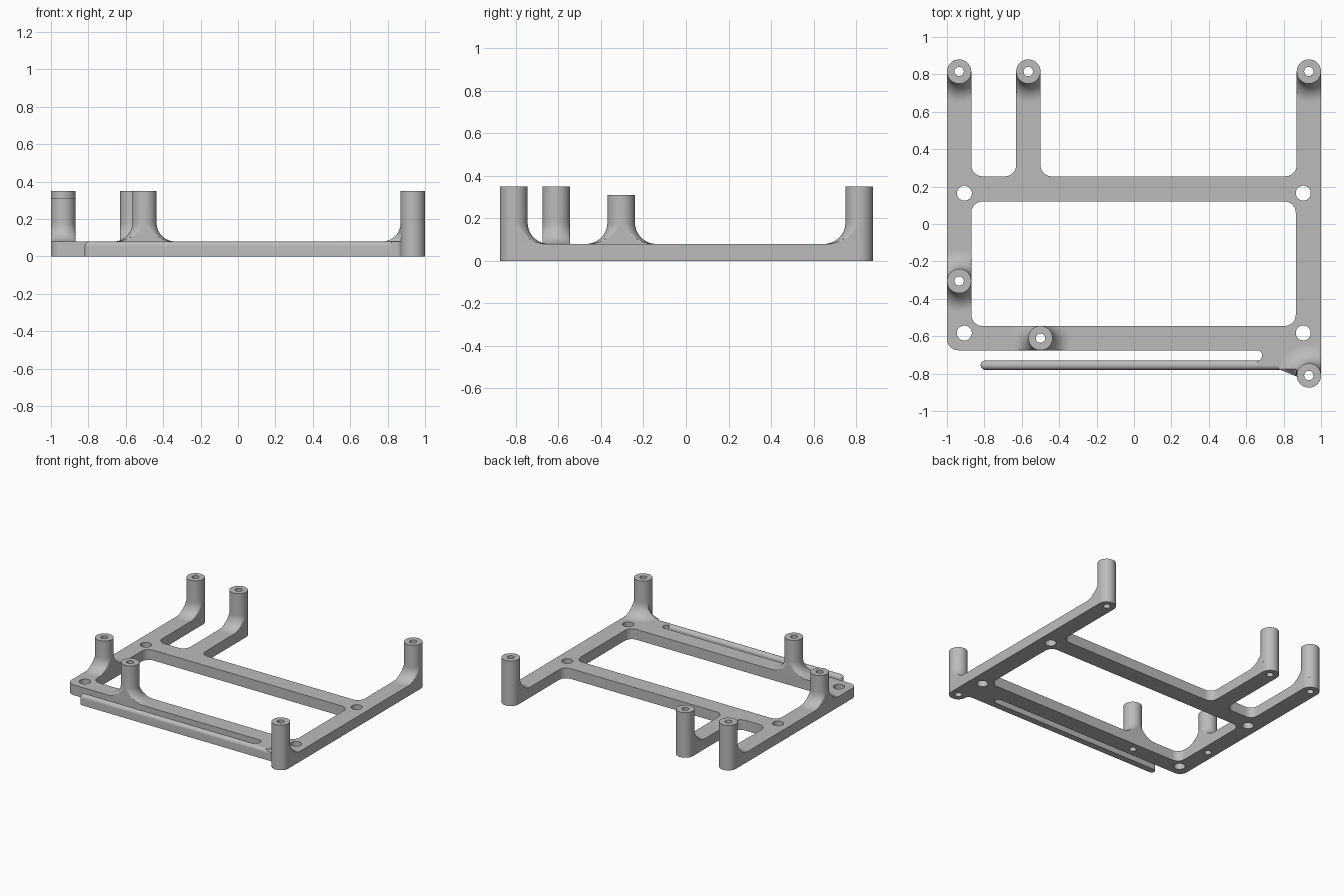
import bpy, bmesh
from math import sin, cos, pi, tau, radians
from mathutils import Vector

cube = bpy.data.objects.get("Cube")
if cube:
    bpy.data.objects.remove(cube)

T = 0.08       # plate thickness
R = 0.065      # post radius, half the arm width
HOLE = 0.025   # bore in each post
FLARE = 0.1    # fillet radius at the post foot

grey = bpy.data.materials.new("plain_grey")
grey.use_nodes = True
grey.diffuse_color = (0.5, 0.5, 0.5, 1)
grey.node_tree.nodes["Principled BSDF"].inputs["Base Color"].default_value = (0.5, 0.5, 0.5, 1)


def finish(obj):
    bpy.ops.object.select_all(action='DESELECT')
    obj.select_set(True)
    bpy.context.view_layer.objects.active = obj
    bpy.ops.object.shade_smooth_by_angle(angle=radians(32))


def mesh_object(name, bm):
    bmesh.ops.recalc_face_normals(bm, faces=bm.faces)
    mesh = bpy.data.meshes.new(name)
    bm.to_mesh(mesh)
    bm.free()
    mesh.materials.append(grey)
    obj = bpy.data.objects.new(name, mesh)
    bpy.context.collection.objects.link(obj)
    finish(obj)
    return obj


def rounded(corners, steps=10):
    """Polygon with right-angled corners (x, y, radius) rounded off."""
    out = []
    for i, (x, y, r) in enumerate(corners):
        p = Vector((x, y))
        if r == 0:
            out.append(p)
            continue
        a = (Vector(corners[i - 1][:2]) - p).normalized()
        b = (Vector(corners[(i + 1) % len(corners)][:2]) - p).normalized()
        centre = p + (a + b) * r
        for k in range(steps + 1):
            t = k / steps * pi / 2
            out.append(centre - b * r * cos(t) - a * r * sin(t))
    return out


def circle(x, y, r, n=40):
    return [Vector((x + r * cos(tau * k / n), y + r * sin(tau * k / n))) for k in range(n)]


# Posts: position, height, flare direction, along which axis the arm is narrow
posts = {
    "back_right_post": (-0.935, 0.815, 0.35, "back"),
    "back_middle_post": (-0.565, 0.815, 0.35, "back"),
    "back_left_post": (0.935, 0.815, 0.35, "back"),
    "side_post": (-0.935, -0.305, 0.31, "along_y"),
    "front_post": (-0.5, -0.61, 0.35, "along_x"),
    "front_left_post": (0.935, -0.81, 0.35, "corner"),
}

# Plate outline with arms, slot and corner boss
F = 0.06
outline = [
    (-1, 0.88, R), (-0.87, 0.88, R), (-0.87, 0.255, F), (-0.63, 0.255, F),
    (-0.63, 0.88, R), (-0.5, 0.88, R), (-0.5, 0.255, F), (0.87, 0.255, F),
    (0.87, 0.88, R), (1, 0.88, R), (1, -0.875, R), (0.87, -0.875, R),
    (0.87, -0.78, 0.03), (0.82, -0.78, 0), (0.82, -0.755, 0), (0.66, -0.755, 0),
    (0.66, -0.73, 0), (0.685, -0.73, 0.025), (0.685, -0.675, 0.028), (-1, -0.675, F),
]
window = [(-0.87, 0.12, F), (0.865, 0.12, F), (0.865, -0.545, F), (-0.87, -0.545, F)]
loops = [rounded(outline), rounded(window)]
loops += [circle(x, y, 0.04) for x in (-0.907, 0.905) for y in (0.165, -0.583)]
loops += [circle(x, y, HOLE) for x, y, h, kind in posts.values()]

curve = bpy.data.curves.new("frame_plate", 'CURVE')
curve.dimensions = '2D'
curve.fill_mode = 'BOTH'
curve.extrude = T / 2
for loop in loops:
    spline = curve.splines.new('POLY')
    spline.points.add(len(loop) - 1)
    for point, p in zip(spline.points, loop):
        point.co = (p.x, p.y, 0, 1)
    spline.use_cyclic_u = True
source = bpy.data.objects.new("plate_outline", curve)
bpy.context.collection.objects.link(source)
bpy.context.view_layer.update()
bm = bmesh.new()
bm.from_mesh(source.to_mesh())
source.to_mesh_clear()
bpy.data.objects.remove(source)
bmesh.ops.remove_doubles(bm, verts=bm.verts, dist=0.0002)
bmesh.ops.translate(bm, verts=bm.verts, vec=(0, 0, T / 2))
mesh_object("frame_plate", bm)


def foot(x, y, kind):
    """Trim a point of the flared foot to the shape of the arm below it."""
    r = (x * x + y * y) ** 0.5
    if r <= R + 1e-6:
        return x, y
    outside = (kind == "back" and y > 0) or (kind == "corner" and y < 0)
    if outside:
        return x * R / r, y * R / r
    if kind == "along_x":
        return x, max(-R, min(R, y))
    if kind == "corner":
        return min(R, x), (max(y, 0.035) if x < -R else y)
    return max(-R, min(R, x)), y


# Hollow posts with flared feet
for name, (px, py, h, kind) in posts.items():
    profile = [(HOLE, T), (HOLE, h), (R, h)]
    for k in range(17):
        t = k / 16 * pi / 2
        profile.append((R + FLARE * (1 - cos(t)), T + FLARE * (1 - sin(t))))
    n = 72
    bm = bmesh.new()
    rings = []
    for r, z in profile:
        ring = []
        for k in range(n):
            x, y = foot(r * cos(tau * k / n), r * sin(tau * k / n), kind)
            ring.append(bm.verts.new((px + x, py + y, z)))
        rings.append(ring)
    for lower, upper in zip(rings, rings[1:]):
        for k in range(n):
            j = (k + 1) % n
            bm.faces.new((lower[k], lower[j], upper[j], upper[k]))
    bmesh.ops.dissolve_degenerate(bm, dist=0.0001, edges=bm.edges)
    mesh_object(name, bm)

# Thin front rail with a round top and a rounded free end
W = 0.025
bm = bmesh.new()
for k in range(25):
    a = pi / 2 + pi * k / 24
    bm.verts.new((-0.795 + W * cos(a), -0.755 + W * sin(a), 0))
    for e in range(9):
        t = e / 8 * pi / 2
        bm.verts.new((-0.795 + W * cos(t) * cos(a), -0.755 + W * cos(t) * sin(a), T - W + W * sin(t)))
for k in range(17):
    a = pi * k / 16
    bm.verts.new((0.82, -0.755 + W * cos(a), T - W + W * sin(a)))
for side in (-W, W):
    bm.verts.new((0.82, -0.755 + side, 0))
bmesh.ops.remove_doubles(bm, verts=bm.verts, dist=0.0001)
hull = bmesh.ops.convex_hull(bm, input=bm.verts)
loose = [v for v in bm.verts if not v.link_faces]
bmesh.ops.delete(bm, geom=loose, context='VERTS')
mesh_object("front_rail", bm)
